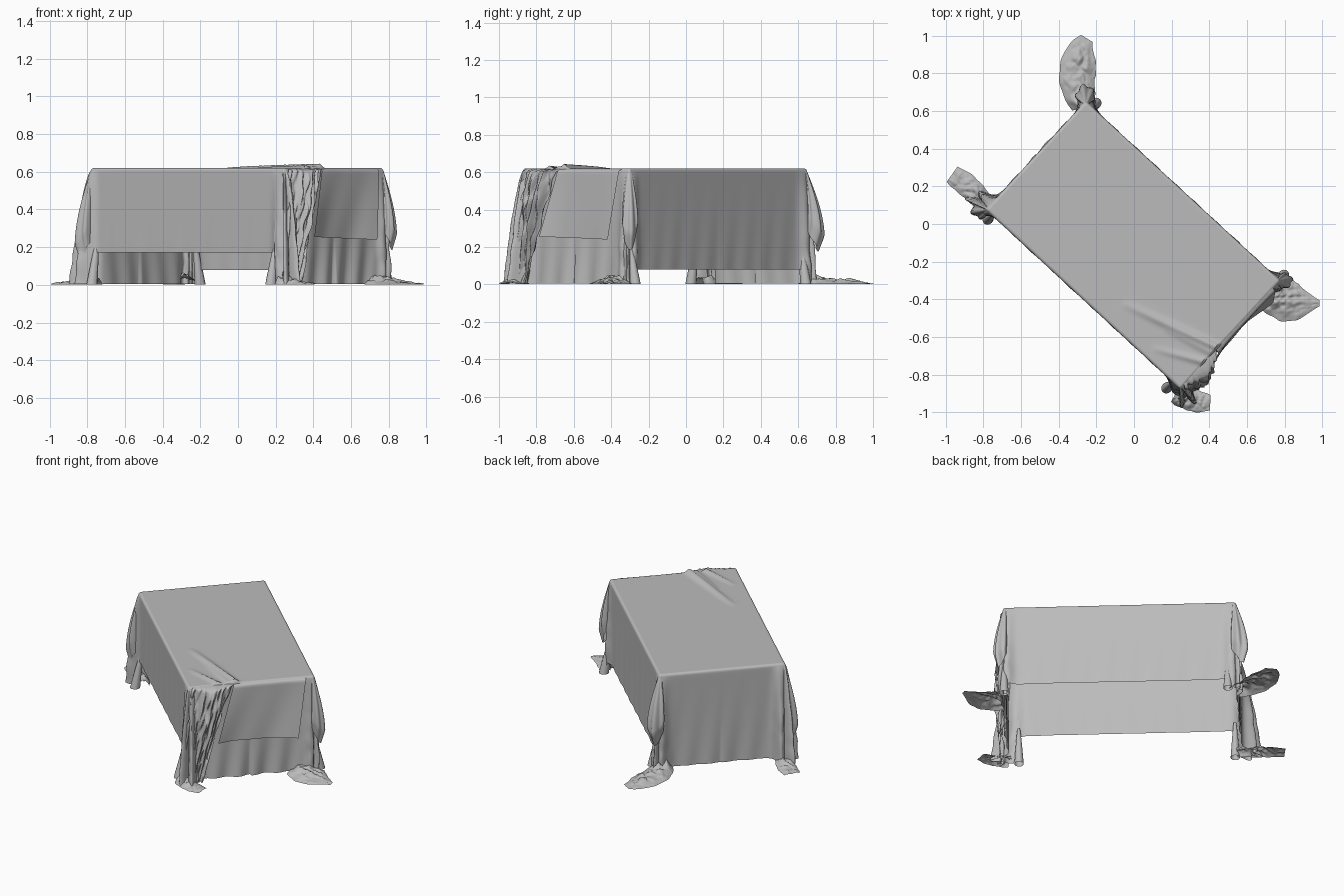
import bpy, math
from mathutils import Matrix, Vector, noise

if "Cube" in bpy.data.objects:
    bpy.data.objects.remove(bpy.data.objects["Cube"])

# Table frame: u runs along the table, v across it
FRAME = Matrix.Translation((-0.005, -0.113, 0)) @ Matrix.Rotation(math.radians(-42.7), 4, 'Z')
TO_LOCAL = FRAME.inverted()
HU, HV, TOP, RIM = 0.704, 0.392, 0.62, 0.016

cloth = bpy.data.materials.new("grey_cloth")
cloth.use_nodes = True
GREY = (0.5, 0.5, 0.5, 1)
cloth.diffuse_color = GREY
bsdf = cloth.node_tree.nodes["Principled BSDF"]
bsdf.inputs["Base Color"].default_value = GREY
bsdf.inputs["Roughness"].default_value = 0.8


def sheet(name, na, nb, f):
    """Smooth cloth grid: a runs rightwards, b runs downwards, both 0..1."""
    verts = [f(i / na, j / nb) for i in range(na + 1) for j in range(nb + 1)]
    faces = []
    for i in range(na):
        for j in range(nb):
            k = i * (nb + 1) + j
            faces.append((k, k + 1, k + nb + 2, k + nb + 1))
    mesh = bpy.data.meshes.new(name)
    mesh.from_pydata(verts, [], faces)
    mesh.materials.append(cloth)
    mesh.shade_smooth()
    obj = bpy.data.objects.new(name, mesh)
    obj.matrix_world = FRAME
    bpy.context.collection.objects.link(obj)
    return obj


def rough(u, v, z, scale):
    return noise.noise(Vector((u, v, z)) * scale)


def local(x, y):
    return (TO_LOCAL @ Vector((x, y, 0))).to_2d()


# Table top with pulled ridges running to the gathered edge
RIDGES = [(local(-0.06, -0.42), local(0.45, -0.66), 0.024, 0.02),
          (local(0.10, -0.66), local(0.44, -0.75), 0.018, 0.015),
          (local(0.15, -0.55), local(0.44, -0.70), 0.012, 0.015)]


def ridge_height(p):
    total = 0
    for start, end, height, width in RIDGES:
        axis = end - start
        s = max(0, min(1, (p - start).dot(axis) / axis.length_squared))
        d = (p - start - axis * s).length
        total += height * s ** 0.6 * math.exp(-(d / width) ** 2)
    return total


def top_point(a, b):
    p = Vector(((2 * a - 1) * (HU - RIM), (1 - 2 * b) * (HV - RIM)))
    return p.x, p.y, TOP + ridge_height(p)


sheet("table_top_cloth", 120, 70, top_point)

# Skirt: corners in counter-clockwise order, with the side that follows each
SIGNS = [(1, 1), (-1, 1), (-1, -1), (1, -1)]
REACH = [0.035, 0.035, 0.08, 0.07]                      # corner fold depth
LEAN = [(0.01, 0), (-0.01, 0.015), (-0.06, 0.01), (0.04, -0.01)]
HEM = [0.08, 0.004, 0.172, 0.004]
END_GAP = [0.02, 0, 0.04, 0]                           # hem starts past this
WAVE = [0.002, 0.004, 0.002, 0.009]

columns = []
for k, (sx, sy) in enumerate(SIGNS):
    corner = Vector((sx * (HU - RIM), sy * (HV - RIM)))
    nx, ny = SIGNS[(k + 1) % 4]
    following = Vector((nx * (HU - RIM), ny * (HV - RIM)))
    for i in range(28):                                 # rounded corner
        ang = (k + i / 28) * math.pi / 2
        columns.append((corner, ang, (i / 28 - 0.5) * 0.2, k, k, 0.004))
    length = (following - corner).length
    n = int(length * 110)
    for i in range(n):                                  # straight side
        d0 = length * i / n
        d1 = length - d0
        near, q = (k, 0.1 + d0) if d0 < d1 else ((k + 1) % 4, -0.1 - d1)
        hem = HEM[k] if min(d0, d1) > END_GAP[k] else 0.004
        columns.append((corner.lerp(following, i / n), (k + 1) * math.pi / 2, q, near, k, hem))


def skirt_point(a, b):
    base, ang, q, near, side, hem = columns[round(a * len(columns)) % len(columns)]
    if b < 0.15:                                        # rolled rim
        phi = b / 0.15 * math.pi / 2
        out, z = RIM * math.sin(phi), TOP - RIM * (1 - math.cos(phi))
    else:
        out, z = RIM, TOP - RIM - (TOP - RIM - hem) * (b - 0.15) / 0.85
    t = max(0, (TOP - RIM - z) / (TOP - RIM))
    z += ridge_height(base) * max(0, 1 - b / 0.15)
    w = math.exp(-(max(0, abs(q) - 0.1) / 0.05) ** 2)
    fold = 0.55 + 0.45 * math.cos(50 * q + 0.5 * near)
    wave = WAVE[side] * (0.3 + math.sin(44 * q + 3 * t) + 0.5 * math.sin(21 * q))
    out += t ** 0.6 * w * REACH[near] * fold + t ** 1.5 * (1 - w) * wave
    out += 0.012 * w * t * rough(base.x + q, base.y, z * 0.6, 22)
    lean = Vector(LEAN[near]) * w * t ** 0.75
    p = base + Vector((math.cos(ang), math.sin(ang))) * out + lean
    return p.x, p.y, z


sheet("cloth_skirt", len(columns), 32, skirt_point)


# Folded flap hanging over the gathered end
def over_edge(b, start, hem):
    """Path over the end edge, then straight down."""
    if b < 0.15:
        phi = b / 0.15 * math.pi / 2
        z = 0.632 - 0.03 * (1 - math.cos(phi)) - 0.016 * (1 - b / 0.15)
        return start + (0.715 - start) * math.sin(phi), z
    s = (b - 0.15) / 0.85
    return 0.715, 0.602 + (hem - 0.602) * s


def flap_point(a, b):
    u, z = over_edge(b, 0.67, 0.255 - 0.015 * a)
    v = (-0.10 - 0.116 * b) * (1 - a) + (0.34 - 0.06 * b) * a
    u += b * (0.006 + 0.034 * (2 * a - 1) ** 2) + 0.003 * b * math.sin(14 * a + 2 * b)
    return u, v, z


sheet("end_flap", 40, 28, flap_point)


# Bunched pleats fanning from the gather to the floor by the corner
def gather_point(a, b):
    u, z = over_edge(b, 0.655, 0.004)
    v = (-0.34 - 0.10 * b ** 0.6) * (1 - a) + (-0.08 - 0.23 * b ** 0.8) * a
    crease = rough(a * 2, b * 1.5, 0, 3)
    pleat = math.sin(a * 26 + 5 * crease)
    u += min(1, b * 4) * (0.012 * pleat + 0.016 * rough(a * 3, b * 2, 1, 4)) + 0.03 * b
    u += 0.05 * math.sin(math.pi * min(1, b * 1.1) ** 0.7) * math.sin(math.pi * a ** 1.5)
    v += 0.012 * crease * math.sin(math.pi * b)
    return u, v, z


sheet("gathered_pleats", 90, 60, gather_point)


# Outer ears: the short upper layer of cloth at the corners
def ear(name, k, reach, hem):
    sx, sy = SIGNS[k]

    def point(a, b):
        ang = k * math.pi / 2 - 0.3 + a * (math.pi / 2 + 0.6)
        mid = 1 - abs(2 * a - 1)
        low = hem + 0.09 * (1 - mid) ** 2 + 0.015 * math.sin(9 * a)
        z = TOP - 0.012 - (TOP - 0.012 - low) * b
        swell = math.sin(min(1, b * 1.15) * math.pi / 2) - 0.35 * max(0, b - 0.8) / 0.2
        r = RIM + reach * swell * (0.25 + 0.75 * mid ** 0.6 + 0.08 * math.cos(22 * a))
        return (sx * (HU - RIM) + r * math.cos(ang), sy * (HV - RIM) + r * math.sin(ang), z)
    sheet(name, 40, 24, point)


ear("right_corner_ear", 0, 0.072, 0.20)
ear("back_corner_ear", 1, 0.095, 0.19)
ear("left_corner_ear", 2, 0.085, 0.14)


# Cloth tails lying crumpled on the floor: centre line x, y and half width
def tail(name, stations, tip):
    pts = [(*local(x, y), w) for x, y, w in stations]

    def point(a, b):
        c = [(1 - b) * (1 - 2 * b), 4 * b * (1 - b), b * (2 * b - 1)]
        d = [4 * b - 3, 4 - 8 * b, 4 * b - 1]
        u, v, w = (sum(ci * p[i] for ci, p in zip(c, pts)) for i in range(3))
        du, dv = (sum(di * p[i] for di, p in zip(d, pts)) for i in range(2))
        ln = math.hypot(du, dv)
        r = 2 * a - 1
        w *= 1 - tip * b ** 4
        w *= 1 + 0.12 * rough(b, 0, r > 0, 5)
        u, v = u - dv / ln * r * w, v + du / ln * r * w
        crumple = abs(rough(u, v, 0, 16)) + 0.5 * abs(rough(u, v, 2, 36))
        z = 0.003 + (1 - r * r) * (0.03 * (1 - b) + 0.045 * crumple * (1 - 0.7 * b))
        return u, v, z
    sheet(name, 32, 40, point)


tail("back_tail", [(-0.27, 0.62, 0.06), (-0.30, 0.82, 0.10), (-0.25, 0.985, 0.06)], 0.4)
tail("left_tail", [(-0.75, 0.07, 0.04), (-0.86, 0.18, 0.06), (-0.965, 0.265, 0.055)], 0.1)
tail("front_tail", [(0.22, -0.90, 0.05), (0.31, -0.935, 0.06), (0.405, -0.95, 0.045)], 0.1)
tail("right_tail", [(0.74, -0.36, 0.09), (0.83, -0.41, 0.115), (0.985, -0.42, 0.04)], 0.6)


# Rolled folds standing beside each corner on the long sides
def rolled_fold(name, foot_u, foot_v):
    def point(a, b):
        ang = 2 * math.pi * a
        r = 0.008 + 0.02 * b ** 0.8
        u = foot_u + r * math.cos(ang)
        v = foot_v * (0.91 + 0.09 * b) + r * 1.1 * math.sin(ang)
        return u, v, 0.003 + 0.22 * (1 - b)
    sheet(name, 16, 12, point)


rolled_fold("right_rolled_fold", 0.695, 0.425)
rolled_fold("back_rolled_fold", -0.655, 0.42)
rolled_fold("left_rolled_fold", -0.66, -0.42)
rolled_fold("front_rolled_fold", 0.645, -0.435)
